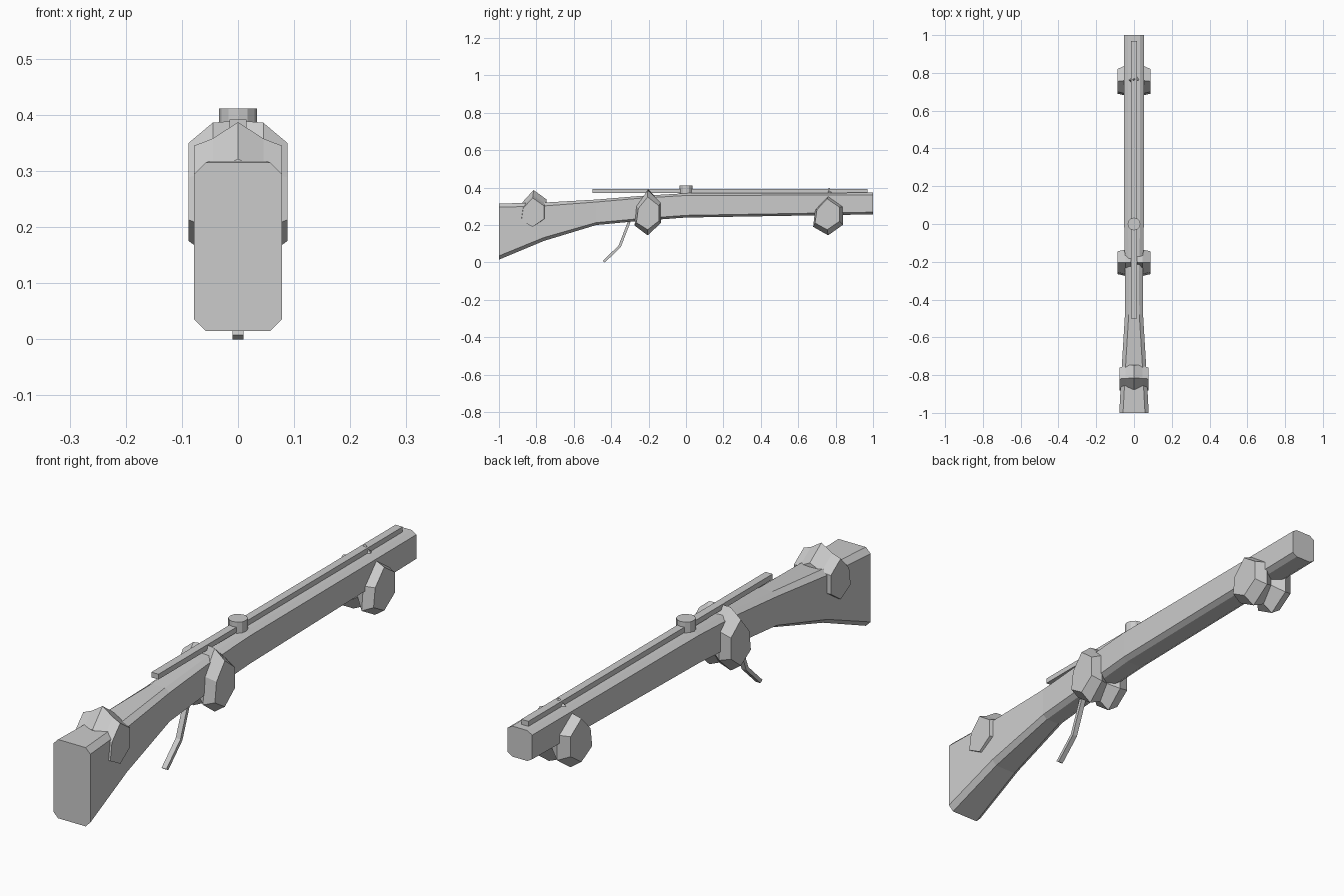
import bpy
import bmesh
import math

cube = bpy.data.objects.get("Cube")
if cube:
    bpy.data.objects.remove(cube)

# Single plain colour
grey = bpy.data.materials.new("plain_grey")
grey.use_nodes = True
grey.diffuse_color = (0.6, 0.6, 0.6, 1)
grey.node_tree.nodes["Principled BSDF"].inputs["Base Color"].default_value = (0.6, 0.6, 0.6, 1)


def loft(name, sections):
    """Skin a list of equal-sized point rings and cap both ends."""
    bm = bmesh.new()
    rings = [[bm.verts.new(p) for p in ring] for ring in sections]
    for a, b in zip(rings, rings[1:]):
        for i in range(len(a)):
            j = (i + 1) % len(a)
            bm.faces.new((a[i], a[j], b[j], b[i]))
    bm.faces.new(rings[0])
    bm.faces.new(rings[-1])
    bmesh.ops.recalc_face_normals(bm, faces=bm.faces)
    mesh = bpy.data.meshes.new(name)
    bm.to_mesh(mesh)
    bm.free()
    mesh.materials.append(grey)
    obj = bpy.data.objects.new(name, mesh)
    bpy.context.collection.objects.link(obj)
    return obj


def octagon(y, w, low, high, cut):
    """Upright rectangle with chamfered corners."""
    corners = [(w, low + cut), (w, high - cut), (w - 0.02, high), (0.02 - w, high),
               (-w, high - cut), (-w, low + cut), (0.02 - w, low), (w - 0.02, low)]
    return [(x, y, z) for x, z in corners]


def hexagon(x, y0, y1, low, high):
    """Pointed six-sided outline seen from the side."""
    mid, step = (y0 + y1) / 2, (high - low) * 0.27
    return [(x, mid, high), (x, y1, high - step), (x, y1, low + step),
            (x, mid, low), (x, y0, low + step * 0.8), (x, y0 + 0.01, high - step * 1.3)]


def wrap(name, outer, shoulder, centre):
    """Lumpy band across the stock, mirrored from three outlines (x, y0, y1, low, high)."""
    half = [outer, shoulder]
    spans = [(-s[0], *s[1:]) for s in half] + [centre] + half[::-1]
    return loft(name, [hexagon(*s) for s in spans])


# Stock and barrel: y, half width, bottom, top, chamfer
loft("stock", [octagon(*s) for s in (
    (-1, 0.078, 0.015, 0.315, 0.02),
    (-0.76, 0.065, 0.115, 0.32, 0.018),
    (-0.48, 0.048, 0.2, 0.336, 0.013),
    (-0.25, 0.047, 0.222, 0.355, 0.012),
    (0, 0.052, 0.24, 0.37, 0.012),
    (1, 0.052, 0.257, 0.373, 0.012))])

# Wrapped bands
wrap("butt_wrap", (0.078, -0.88, -0.76, 0.19, 0.345),
     (0.045, -0.885, -0.75, 0.19, 0.358), (0, -0.885, -0.745, 0.2, 0.387))
wrap("middle_wrap", (0.088, -0.265, -0.145, 0.175, 0.35),
     (0.045, -0.275, -0.135, 0.145, 0.386), (0, -0.24, -0.16, 0.165, 0.39))
wrap("barrel_wrap", (0.088, 0.69, 0.82, 0.175, 0.34),
     (0.045, 0.68, 0.84, 0.145, 0.355), (0, 0.72, 0.81, 0.165, 0.4))

# Top rail
loft("top_rail", [[(x, y, z) for x, z in
                   ((-0.015, 0.372), (0.015, 0.372), (0.015, 0.392), (-0.015, 0.392))]
                  for y in (-0.5, 0.97)])

# Round cap on the rail
loft("rail_cap", [[(0.034 * math.cos(a * math.tau / 12), 0.034 * math.sin(a * math.tau / 12), z)
                   for a in range(12)] for z in (0.366, 0.411)])

# Bent trigger lever
loft("trigger_lever", [[(sx * 0.01, y + sy * 0.006, z - sy * 0.004) for sx, sy in
                        ((-1, -1), (1, -1), (1, 1), (-1, 1))]
                       for y, z in ((-0.295, 0.24), (-0.355, 0.085), (-0.44, 0.004))])
